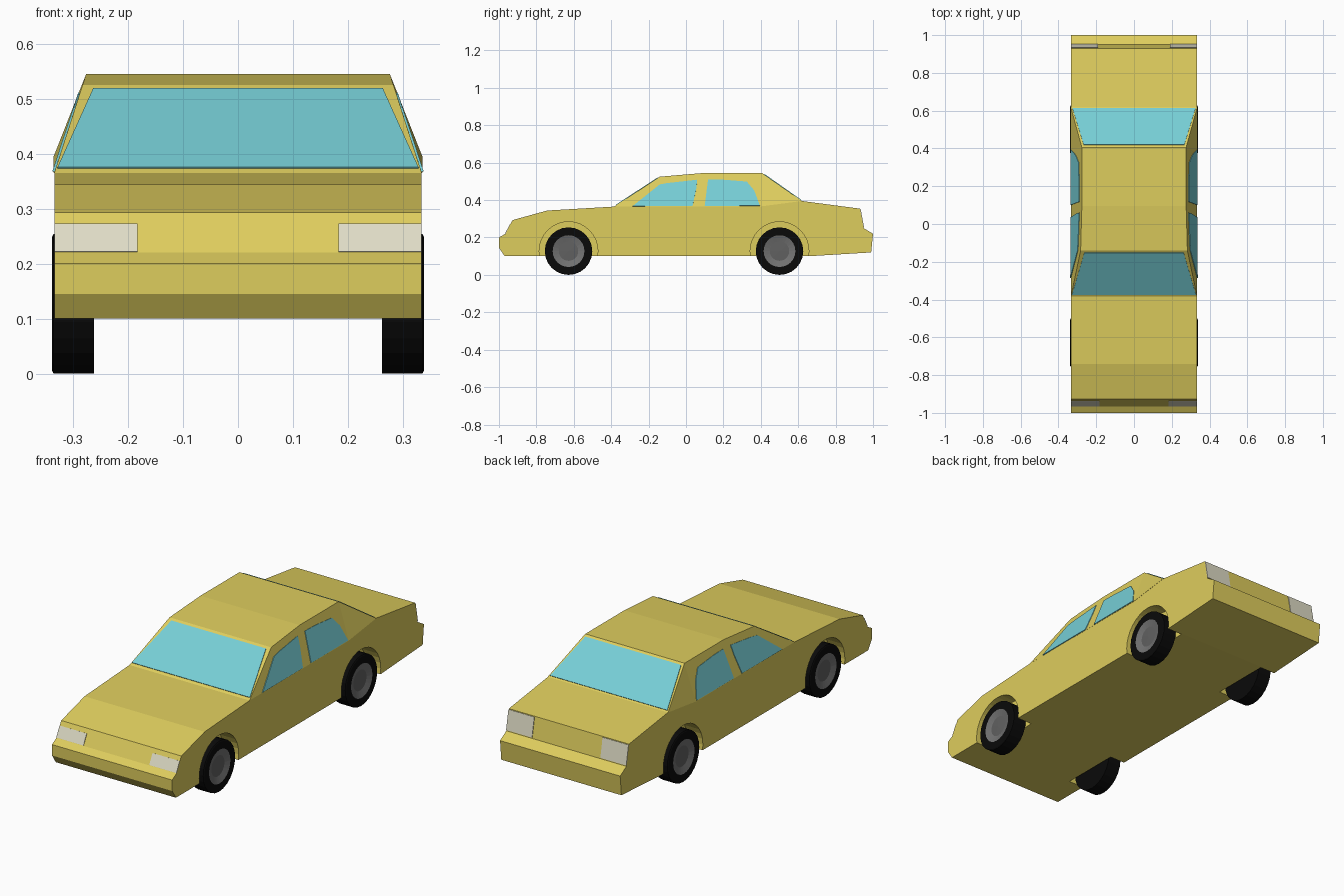
import bpy, bmesh, math
from mathutils import Vector

if "Cube" in bpy.data.objects:
    bpy.data.objects.remove(bpy.data.objects["Cube"])


def material(name, rgb):
    m = bpy.data.materials.new(name)
    m.diffuse_color = (*rgb, 1)
    m.use_nodes = True
    m.node_tree.nodes["Principled BSDF"].inputs["Base Color"].default_value = m.diffuse_color
    return m


YELLOW = material("yellow paint", (0.73, 0.61, 0.11))
GLASS = material("blue glass", (0.18, 0.62, 0.67))
LAMP = material("pale lamp", (0.73, 0.71, 0.56))
TYRE = material("black rubber", (0.003, 0.003, 0.003))
RIM = material("grey rim", (0.17, 0.17, 0.17))
HUB = material("dark grey hub", (0.12, 0.12, 0.12))


def finish(name, bm, *mats):
    bmesh.ops.recalc_face_normals(bm, faces=bm.faces[:])
    me = bpy.data.meshes.new(name)
    bm.to_mesh(me)
    bm.free()
    for m in mats:
        me.materials.append(m)
    ob = bpy.data.objects.new(name, me)
    bpy.context.collection.objects.link(ob)
    return ob


def prism(name, profile, x0, x1, mat):
    """Extrude a (y, z) profile between two x positions."""
    bm = bmesh.new()
    a = [bm.verts.new((x0, y, z)) for y, z in profile]
    b = [bm.verts.new((x1, y, z)) for y, z in profile]
    bm.faces.new(a)
    bm.faces.new(b[::-1])
    for i in range(len(a)):
        j = (i + 1) % len(a)
        bm.faces.new((a[i], b[i], b[j], a[j]))
    return finish(name, bm, mat)


def panel(name, pts, out, mat, thick=0.003):
    """Thin plate lying on a surface, raised towards 'out'."""
    pts = [Vector(p) for p in pts]
    n = (pts[1] - pts[0]).cross(pts[2] - pts[0]).normalized()
    if n.dot(Vector(out)) < 0:
        n = -n
    bm = bmesh.new()
    a = [bm.verts.new(p - n * 0.002) for p in pts]
    b = [bm.verts.new(p + n * thick) for p in pts]
    bm.faces.new(a)
    bm.faces.new(b)
    for i in range(len(a)):
        j = (i + 1) % len(a)
        bm.faces.new((a[i], a[j], b[j], b[i]))
    return finish(name, bm, mat)


# Lower body
BODY = [(-0.97, 0.10), (-1.0, 0.145), (-1.0, 0.20), (-0.965, 0.22),
        (-0.927, 0.293), (-0.742, 0.344), (-0.385, 0.365), (0.40, 0.367),
        (0.62, 0.395), (0.93, 0.354), (0.95, 0.25), (1.0, 0.22),
        (0.99, 0.12), (0.66, 0.10)]
W = 0.334
body = prism("body", BODY, -W, W, YELLOW)

# Wheel wells cut into the body
AXLES = {"front": -0.628, "rear": 0.50}
WZ, WR = 0.127, 0.127
for end, ya in AXLES.items():
    for s in (-1, 1):
        ring = [(ya + 0.157 * math.cos(2 * math.pi * i / 32),
                 WZ + 0.157 * math.sin(2 * math.pi * i / 32)) for i in range(32)]
        cutter = prism("well_cutter", ring, s * 0.25, s * 0.45, YELLOW)
        cutter.hide_render = True
        mod = body.modifiers.new("well", 'BOOLEAN')
        mod.operation, mod.solver, mod.object = 'DIFFERENCE', 'EXACT', cutter
        bpy.context.view_layer.objects.active = body
        bpy.ops.object.modifier_apply(modifier=mod.name)
        bpy.data.objects.remove(cutter)


# Cabin: leaning sides, sloped windscreen and rear window
def side_x(z):
    return 0.335 - 0.33 * (z - 0.366)


CABIN = [(-0.385, 0.365, W), (-0.14, 0.525, side_x(0.525)),
         (0.096, 0.545, side_x(0.545)), (0.406, 0.545, side_x(0.545)),
         (0.62, 0.395, 0.335), (0.40, 0.366, 0.335)]
bm = bmesh.new()
L, R = [[bm.verts.new((s * x, y, z)) for y, z, x in CABIN] for s in (-1, 1)]
for v in (L, R):
    bm.faces.new([v[i] for i in (0, 1, 2, 3, 5)])
    bm.faces.new((v[3], v[4], v[5]))
for i in range(6):
    j = (i + 1) % 6
    bm.faces.new((L[i], L[j], R[j], R[i]))
finish("cabin", bm, YELLOW)


# Plates across the car: (y, z, half width) bottom and top
def cross_panel(name, bottom, top, out, mat):
    (y0, z0, x0), (y1, z1, x1) = bottom, top
    panel(name, [(-x0, y0, z0), (x0, y0, z0), (x1, y1, z1), (-x1, y1, z1)], out, mat)


cross_panel("windscreen", (-0.373, 0.373, 0.328), (-0.152, 0.517, 0.263), (0, -1, 1), GLASS)
cross_panel("rear_window", (0.613, 0.400, 0.326), (0.418, 0.537, 0.266), (0, 1, 1), GLASS)

# Side windows
WINDOWS = {
    "front": [(-0.285, 0.367), (-0.14, 0.483), (-0.10, 0.49), (0.06, 0.508),
              (0.055, 0.46), (0.035, 0.368)],
    "rear": [(0.10, 0.368), (0.118, 0.51), (0.20, 0.508), (0.325, 0.498),
             (0.365, 0.45), (0.395, 0.369)]}
for s, side in ((-1, "left"), (1, "right")):
    for end, pts in WINDOWS.items():
        panel(f"{side}_{end}_window", [(s * side_x(z), y, z) for y, z in pts],
              (s, 0, 0), GLASS)

    # Headlight and tail light plates
    def lamp(name, lo, hi, x0, out):
        panel(name, [(s * x0, *lo), (s * W, *lo), (s * W, *hi), (s * x0, *hi)], out, LAMP)

    lamp(f"{side}_headlight", (-0.964, 0.221), (-0.938, 0.272), 0.183, (0, -1, 0))
    lamp(f"{side}_tail_light", (0.949, 0.254), (0.931, 0.351), 0.19, (0, 1, 0))

    # Wheels: lathed tyre, dished rim and hub
    for end, ya in AXLES.items():
        prof = [(0.262, 0.0), (0.262, WR), (0.335, WR), (0.338, 0.122),
                (0.338, 0.085), (0.328, 0.052), (0.330, 0.0)]
        mats = [0, 0, 0, 0, 1, 2]
        N = 24
        bm = bmesh.new()
        rings = []
        for x, r in prof:
            n = N if r else 1
            rings.append([bm.verts.new((s * x, ya + r * math.cos(2 * math.pi * i / N),
                                        WZ + r * math.sin(2 * math.pi * i / N)))
                          for i in range(n)])
        for a, b, mi in zip(rings, rings[1:], mats):
            for i in range(N):
                j = (i + 1) % N
                quad = [a[i % len(a)], a[j % len(a)], b[j % len(b)], b[i % len(b)]]
                f = bm.faces.new(list(dict.fromkeys(quad)))
                f.material_index = mi
        finish(f"{side}_{end}_wheel", bm, TYRE, RIM, HUB)
